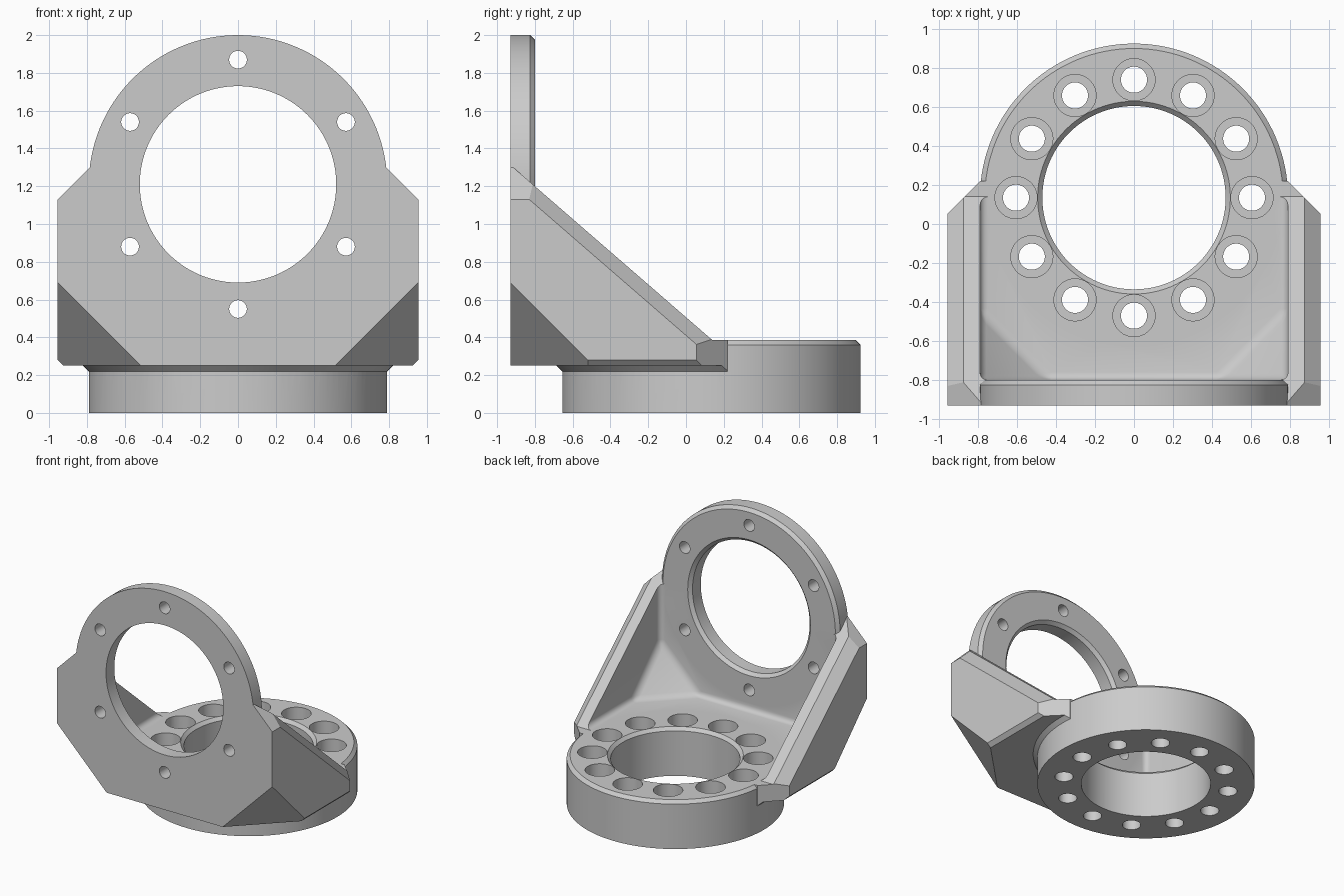
import bpy, bmesh, math
from mathutils import Vector

if "Cube" in bpy.data.objects:
    bpy.data.objects.remove(bpy.data.objects["Cube"])

BASE_Y, EYE_Z = 0.135, 1.21          # centres of the base ring and the upright ring
TOP, PLATE = 0.385, -0.80            # base floor height, inner face of upright plate

metal = bpy.data.materials.new("grey metal")
metal.diffuse_color = (0.6, 0.6, 0.6, 1)
metal.use_nodes = True
metal.node_tree.nodes["Principled BSDF"].inputs["Base Color"].default_value = metal.diffuse_color


def make(name, bm):
    bmesh.ops.recalc_face_normals(bm, faces=bm.faces)
    for v in bm.verts:
        v.co = [round(c, 5) for c in v.co]
    me = bpy.data.meshes.new(name)
    bm.to_mesh(me)
    bm.free()
    me.materials.append(metal)
    ob = bpy.data.objects.new(name, me)
    bpy.context.collection.objects.link(ob)
    return ob


def lathe(bm, profile, centre, axis, n):
    """Solid of revolution from (radius, height) pairs along z or y."""
    rings = []
    for r, h in profile:
        ring = []
        for i in range(n):
            a = 2 * math.pi * i / n
            u, w = centre[0] + r * math.cos(a), centre[1] + r * math.sin(a)
            ring.append(bm.verts.new((u, w, h) if axis == 'z' else (u, h, w)))
        rings.append(ring)
    for a, b in zip(rings, rings[1:]):
        for i in range(n):
            j = (i + 1) % n
            bm.faces.new((a[i], a[j], b[j], b[i]))
    bm.faces.new(rings[0])
    bm.faces.new(rings[-1])


def extrude_x(bm, profile, half):
    """Side profile of (y, z) points extruded across x."""
    f = bm.faces.new([bm.verts.new((-half, y, z)) for y, z in profile])
    new = bmesh.ops.extrude_face_region(bm, geom=[f])['geom']
    for v in new:
        if isinstance(v, bmesh.types.BMVert):
            v.co.x = half


def slice_off(bm, point, normal, mirror=True):
    """Cut away everything beyond a plane, on both sides if mirrored."""
    for s in ((1, -1) if mirror else (1,)):
        bmesh.ops.bisect_plane(
            bm, geom=bm.verts[:] + bm.edges[:] + bm.faces[:], dist=1e-6,
            plane_co=(s * point[0], point[1], point[2]),
            plane_no=(s * normal[0], normal[1], normal[2]), clear_outer=True)
        bmesh.ops.holes_fill(bm, edges=[e for e in bm.edges if e.is_boundary], sides=0)


def boolean(target, other, op):
    m = target.modifiers.new(op, 'BOOLEAN')
    m.operation, m.object, m.solver = op, other, 'EXACT'
    bpy.context.view_layer.objects.active = target
    bpy.ops.object.modifier_apply(modifier=m.name)
    bpy.data.objects.remove(other)


# Bracket block: sloping side profile, then chamfers and corner cuts
bm = bmesh.new()
extrude_x(bm, [(-0.93, 0.25), (0.22, 0.25), (0.22, TOP), (0.14, TOP),
               (PLATE, 1.2), (-0.93, 1.313)], 0.955)
slice_off(bm, (0.955, 0, 1.13), (1, 0, 1))                 # shoulder
p1, p2, p3 = Vector((0.955, -0.83, 1.13)), Vector((0.955, 0.05, 0.367)), Vector((0.875, -0.8, 1.2))
n = (p2 - p1).cross(p3 - p1)
slice_off(bm, p1, n if n.x > 0 else -n)                    # sloping outer chamfer
slice_off(bm, (0.955, 0.055, 0), (1, 1, 0))                # rear corner
slice_off(bm, (0.955, 0, 0.28), (1, 0, -1))                # bottom edge
slice_off(bm, (0.955, -0.93, 0.69), (1, -1, -1))           # large front corner
bracket = make("bracket", bm)

# Pocket between the side walls, with corner gussets and rounded inner edges
bm = bmesh.new()
extrude_x(bm, [(PLATE, TOP), (1.5, TOP), (1.5, 2.5), (PLATE, 2.5)], 0.79)
slice_off(bm, (0.79, PLATE, 0.735), (1, -1, -1))
bmesh.ops.recalc_face_normals(bm, faces=bm.faces)
bmesh.ops.bevel(bm, geom=bm.edges[:], offset=0.04, offset_type='OFFSET',
                segments=4, profile=0.5, affect='EDGES')
boolean(bracket, make("pocket", bm), 'DIFFERENCE')

# Upright ring with chamfered inner rim
bm = bmesh.new()
lathe(bm, [(0.79, -0.93), (0.79, -0.825), (0.765, PLATE)], (0, EYE_Z), 'y', 128)
boolean(bracket, make("upright_ring", bm), 'UNION')

# Collar chamfer under the bracket
bm = bmesh.new()
lathe(bm, [(0.78, 0.21), (0.84, 0.27)], (0, BASE_Y), 'z', 128)
slice_off(bm, (0, 0.219, 0), (0, 1, 0), False)
slice_off(bm, (0.953, 0.055, 0), (1, 1, 0))
boolean(bracket, make("collar", bm), 'UNION')

# Base ring with chamfered top rim
bm = bmesh.new()
lathe(bm, [(0.79, 0), (0.79, 0.36), (0.765, TOP)], (0, BASE_Y), 'z', 128)
boolean(bracket, make("base_ring", bm), 'UNION')

# Large bores and bolt holes
bm = bmesh.new()
lathe(bm, [(0.52, -1.0), (0.52, -0.825), (0.645, -0.70)], (0, EYE_Z), 'y', 96)
lathe(bm, [(0.47, -0.1), (0.47, 0.36), (0.557, 0.45)], (0, BASE_Y), 'z', 96)
for i in range(6):
    a = math.radians(90 + 60 * i)
    lathe(bm, [(0.047, -1.0), (0.047, -0.72)],
          (0.66 * math.cos(a), EYE_Z + 0.66 * math.sin(a)), 'y', 28)
for i in range(12):
    a = math.radians(30 * i)
    lathe(bm, [(0.067, -0.1), (0.067, 0.17), (0.108, 0.17), (0.108, 0.45)],
          (0.605 * math.cos(a), BASE_Y + 0.605 * math.sin(a)), 'z', 36)
boolean(bracket, make("holes", bm), 'DIFFERENCE')

# Smooth round walls, keep machined edges sharp
bpy.ops.object.select_all(action='DESELECT')
bracket.select_set(True)
bpy.context.view_layer.objects.active = bracket
bpy.ops.object.shade_smooth_by_angle(angle=math.radians(25))
